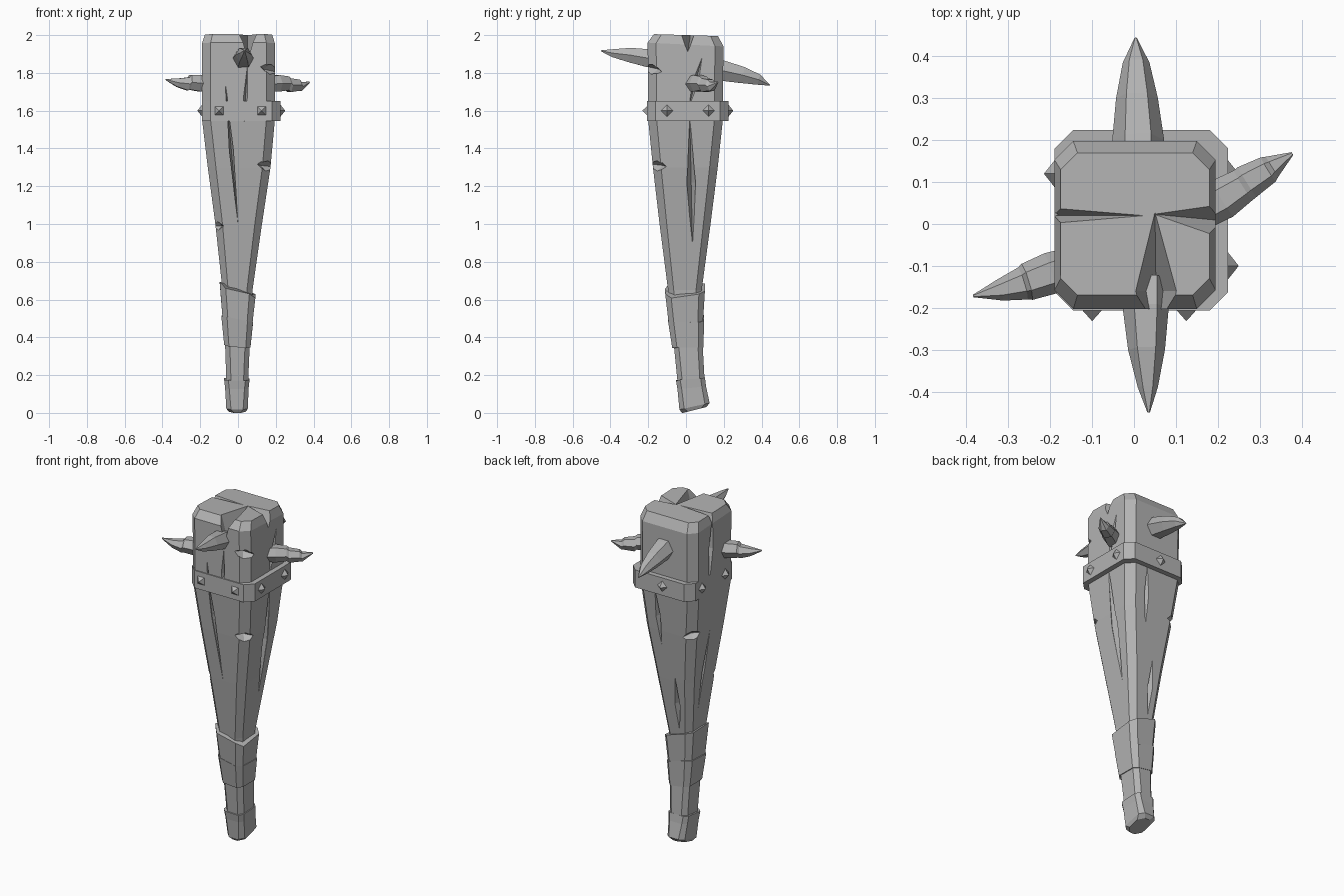
import bpy, bmesh, random
from math import pi, cos, sin
from mathutils import Vector, Matrix

random.seed(4)
cube = bpy.data.objects.get("Cube")
if cube:
    bpy.data.objects.remove(cube)

GREY = (0.45, 0.45, 0.45, 1)
mat = bpy.data.materials.new("plain_grey")
mat.use_nodes = True
mat.diffuse_color = GREY
mat.node_tree.nodes["Principled BSDF"].inputs["Base Color"].default_value = GREY


def finish(name, bm):
    bmesh.ops.recalc_face_normals(bm, faces=bm.faces[:])
    mesh = bpy.data.meshes.new(name)
    bm.to_mesh(mesh)
    bm.free()
    mesh.materials.append(mat)
    ob = bpy.data.objects.new(name, mesh)
    bpy.context.scene.collection.objects.link(ob)
    return ob


def loft(name, rings):
    """Skin a list of equal-length point rings and cap both ends."""
    bm = bmesh.new()
    loops = [[bm.verts.new(p) for p in ring] for ring in rings]
    n = len(loops[0])
    for low, high in zip(loops, loops[1:]):
        for i in range(n):
            j = (i + 1) % n
            bm.faces.new((low[i], low[j], high[j], high[i]))
    bm.faces.new(loops[0])
    bm.faces.new(loops[-1])
    return finish(name, bm)


def section(z, x0, x1, y0, y1, c, tilt_x=0, tilt_y=0, rough=0):
    """Rectangle with cut corners, optionally sloping or ragged."""
    pts = [(x0 + c, y0), (x1 - c, y0), (x1, y0 + c), (x1, y1 - c),
           (x1 - c, y1), (x0 + c, y1), (x0, y1 - c), (x0, y0 + c)]
    return [(x, y, z + tilt_x * x + tilt_y * y + random.uniform(-rough, rough))
            for x, y in pts]


def cut(target, a, b, normal, width, depth):
    """Carve a pointed gash from a to b."""
    a, b, normal = Vector(a), Vector(b), Vector(normal).normalized()
    mid = (a + b) / 2
    side = normal.cross(b - a).normalized() * width
    bm = bmesh.new()
    va, vb = bm.verts.new(a), bm.verts.new(b)
    belt = [bm.verts.new(mid + d) for d in (side, normal * depth, -side, -normal * depth)]
    for i in range(4):
        for end in (va, vb):
            bm.faces.new((end, belt[i], belt[(i + 1) % 4]))
    cutter = finish("gash_cutter", bm)
    cutter.hide_render = True
    mod = target.modifiers.new("gash", "BOOLEAN")
    mod.operation = "DIFFERENCE"
    mod.solver = "EXACT"
    mod.object = cutter
    bpy.context.view_layer.objects.active = target
    bpy.ops.object.modifier_apply(modifier=mod.name)
    bpy.data.objects.remove(cutter)


def spike(name, path, sides=6):
    """Tapered thorn through (x, y, z, radius) points."""
    axis = Vector(path[-1][:3]) - Vector(path[0][:3])
    turn = axis.to_track_quat("Z", "Y")
    rings = []
    for x, y, z, r in path:
        rings.append([Vector((x, y, z)) + turn @ Vector(
            (r * cos(2 * pi * i / sides), r * sin(2 * pi * i / sides), 0))
            for i in range(sides)])
    return loft(name, rings)


def stud(name, pos, normal, roll):
    bm = bmesh.new()
    turn = Vector(normal).to_track_quat("Z", "Y").to_matrix().to_4x4()
    place = Matrix.Translation(Vector(pos) + Vector(normal) * 0.01)
    bmesh.ops.create_cone(bm, cap_ends=True, segments=4, radius1=0.038, radius2=0, depth=0.03,
                          matrix=place @ turn @ Matrix.Rotation(roll, 4, "Z"))
    return finish(name, bm)


# Tapered wooden body
body = loft("club_body", [
    section(0.1, -.05, .045, -.03, .09, .02),
    section(0.35, -.065, .058, -.06, .08, .025),
    section(0.65, -.082, .077, -.095, .083, .03),
    section(1.0, -.12, .127, -.14, .13, .038),
    section(1.3, -.16, .172, -.175, .168, .043),
    section(1.55, -.19, .195, -.2, .195, .045),
    section(1.95, -.19, .195, -.203, .198, .045, tilt_y=-.05),
    section(2.0, -.175, .18, -.17, .17, .04, tilt_y=-.03),
])

# Splits in the top
cut(body, (.05, .04, 2.01), (.055, -.36, 2.01), (0, 0, 1), .05, .18)
cut(body, (-.42, .02, 2.01), (.06, .02, 2.01), (0, 0, 1), .02, .07)
cut(body, (.03, .025, 2.01), (.4, -.01, 2.01), (0, 0, 1), .045, .11)

# Long cracks down the faces
cut(body, (-.07, -.21, 1.78), (0, -.14, 1.0), (0, -1, 0), .014, .04)
cut(body, (.2, .02, 1.57), (.112, .035, .87), (1, 0, 0), .025, .05)
cut(body, (.2, .09, 1.9), (.2, .01, 1.6), (1, 0, 0), .018, .04)
cut(body, (.05, -.205, 1.85), (.03, -.205, 1.5), (0, -1, 0), .012, .03)
cut(body, (-.02, .09, .67), (-.02, .137, 1.04), (0, 1, 0), .018, .04)
cut(body, (.07, .2, 1.57), (.05, .158, 1.2), (0, 1, 0), .016, .035)
cut(body, (-.1, .03, .8), (-.165, 0, 1.32), (-1, 0, 0), .013, .03)
cut(body, (-.19, .02, 2.0), (-.19, .05, 1.6), (-1, 0, 0), .02, .04)

# Chops across the corners
cut(body, (.09, -.21, 1.32), (.21, -.09, 1.3), (1, -1, 0), .03, .04)
cut(body, (-.21, .08, 1.33), (-.08, .21, 1.29), (-1, 1, 0), .03, .04)
cut(body, (-.135, -.085, .99), (-.075, -.145, .99), (-1, -1, 0), .025, .03)
cut(body, (.11, -.235, 1.84), (.225, -.12, 1.8), (1, -1, 0), .03, .045)

# Wrapped grip, each layer overlapping the one below
loft("upper_wrap", [section(.49, -.082, .076, -.092, .09, .028, tilt_x=-.2, rough=.006),
                    section(.65, -.097, .092, -.11, .1, .032, tilt_x=-.3, rough=.016)])
loft("middle_wrap", [section(.35, -.073, .066, -.073, .092, .025, tilt_x=-.1, rough=.004),
                     section(.5, -.088, .08, -.095, .096, .03, tilt_x=-.2, rough=.008)])
loft("lower_wrap", [section(.17, -.062, .054, -.045, .098, .025, tilt_y=.1),
                    section(.36, -.068, .062, -.064, .088, .025, rough=.004)])
loft("pommel", [section(.004, -.05, .042, -.02, .108, .03, tilt_y=.25),
                section(.025, -.062, .052, -.035, .125, .025, tilt_y=.22),
                section(.13, -.068, .056, -.045, .106, .022, tilt_y=.1),
                section(.175, -.073, .061, -.053, .1, .022, tilt_y=.1, rough=.004)])

# Studded band
loft("band", [section(z, -.19, .225, -.207, .225, .045) for z in (1.545, 1.65)])
for i, x in enumerate((-.1, .125)):
    stud(f"front_stud_{i + 1}", (x, -.207, 1.6), (0, -1, 0), pi / 4)
for i, y in enumerate((-.1, .12)):
    stud(f"left_stud_{i + 1}", (.225, y, 1.6), (1, 0, 0), 0)
    stud(f"right_stud_{i + 1}", (-.19, y, 1.6), (-1, 0, 0), 0)
stud("back_stud", (0, .225, 1.6), (0, 1, 0), 0)

# Four thorns
spike("front_spike", [(.03, -.13, 1.86, .05), (.028, -.2, 1.878, .055), (.03, -.3, 1.895, .044),
                      (.033, -.39, 1.905, .024), (.035, -.45, 1.917, .003)])
spike("back_spike", [(.008, .13, 1.83, .06), (.01, .2, 1.81, .062), (.007, .3, 1.788, .05),
                     (.005, .385, 1.764, .032), (.004, .444, 1.735, .003)])
spike("left_spike", [(.15, .025, 1.74, .045), (.21, .06, 1.745, .05), (.26, .092, 1.745, .042),
                     (.27, .1, 1.735, .042), (.32, .13, 1.735, .034),
                     (.33, .137, 1.728, .028), (.378, .168, 1.75, .004)])
spike("right_spike", [(-.15, -.1, 1.74, .045), (-.2, -.118, 1.745, .05), (-.255, -.138, 1.75, .045),
                      (-.265, -.142, 1.742, .04), (-.32, -.158, 1.748, .026),
                      (-.384, -.172, 1.765, .003)])
